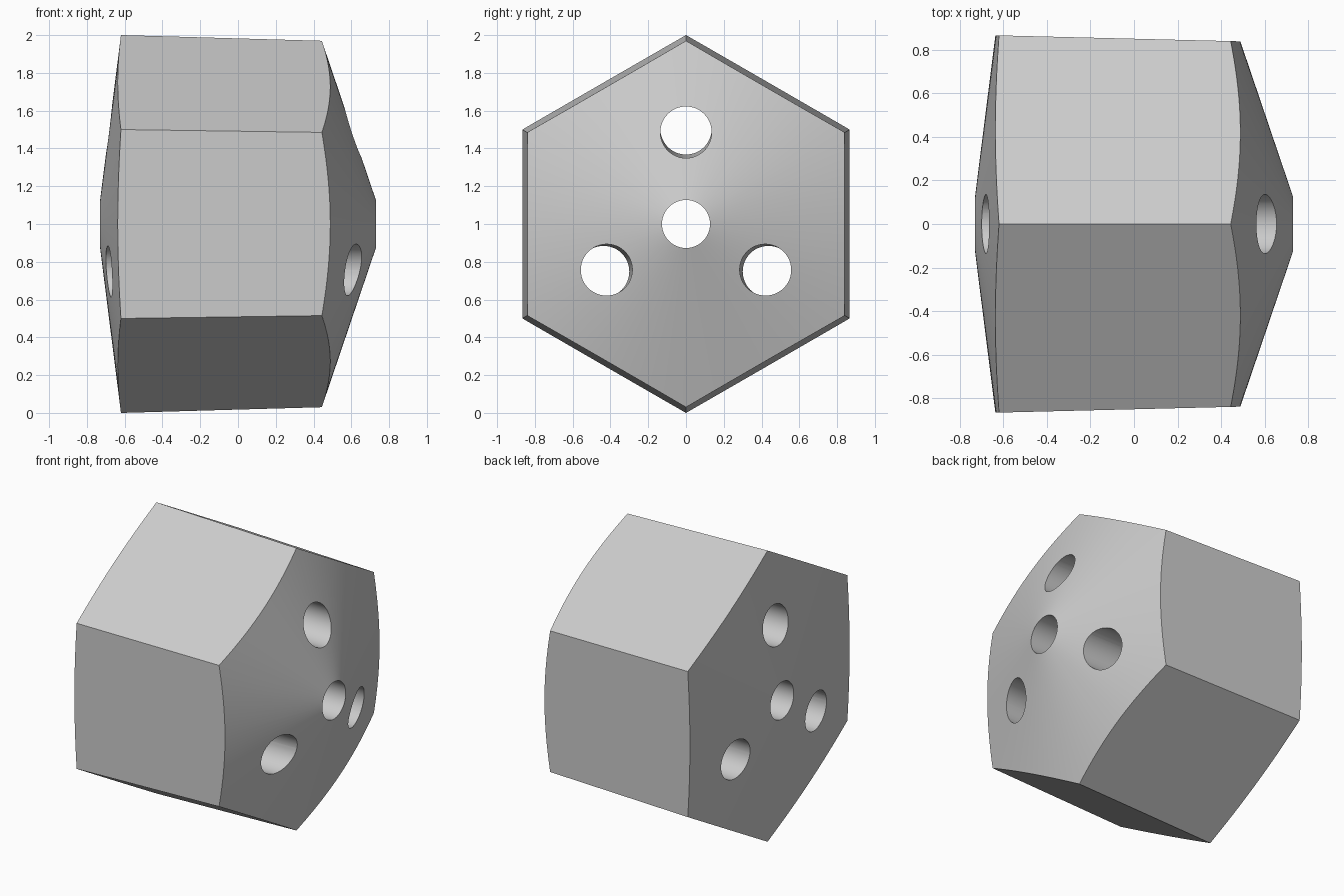
import bpy
import bmesh
from math import cos, sin, pi, radians
from mathutils import Matrix

if "Cube" in bpy.data.objects:
    bpy.data.objects.remove(bpy.data.objects["Cube"], do_unlink=True)

# One plain grey for the whole part
grey = bpy.data.materials.new("light_grey")
grey.use_nodes = True
colour = (0.6, 0.6, 0.6, 1)
grey.diffuse_color = colour
grey.node_tree.nodes["Principled BSDF"].inputs["Base Color"].default_value = colour

CENTRE = Matrix.Translation((0, 0, 1))


def revolve(name, profile, sides, place, hollow=False, turn=0.0):
    """Revolve (x, radius) points about x; a hollow profile closes on itself."""
    bm = bmesh.new()
    angles = [2 * pi * (i + turn) / sides for i in range(sides)]
    rings = [[bm.verts.new((x, r * sin(a), r * cos(a))) for a in angles]
             for x, r in profile]
    pairs = list(zip(rings, rings[1:]))
    if hollow:
        pairs.append((rings[-1], rings[0]))
    else:
        bm.faces.new(rings[0])
        bm.faces.new(rings[-1])
    for one, two in pairs:
        for i in range(sides):
            j = (i + 1) % sides
            bm.faces.new((one[i], one[j], two[j], two[i]))
    bm.transform(place)
    bmesh.ops.recalc_face_normals(bm, faces=bm.faces)
    mesh = bpy.data.meshes.new(name)
    bm.to_mesh(mesh)
    bm.free()
    mesh.materials.append(grey)
    obj = bpy.data.objects.new(name, mesh)
    bpy.context.collection.objects.link(obj)
    return obj


def combine(target, tool, operation):
    """Apply a boolean and discard the tool."""
    tool.hide_render = True
    mod = target.modifiers.new(operation.lower(), 'BOOLEAN')
    mod.operation = operation
    mod.solver = 'EXACT'
    mod.object = tool
    bpy.context.view_layer.objects.active = target
    bpy.ops.object.modifier_apply(modifier=mod.name)
    bpy.data.objects.remove(tool, do_unlink=True)


# Slightly tapered hexagonal body, corner upward
body = revolve("hexagonal_body", [(-1, 1.011), (1, 0.954)], 6, CENTRE)

# Conical ends with the central bore through them
ends = revolve("conical_ends",
               [(-0.73, 0.127), (-0.582, 1.3), (0.332, 1.3), (0.73, 0.127)],
               120, CENTRE, hollow=True, turn=0.5)
combine(body, ends, 'INTERSECT')

# Three outer holes, leaning gently with the body's taper
for k in range(3):
    place = (CENTRE @ Matrix.Rotation(2 * pi * k / 3, 4, 'X')
             @ Matrix.Translation((0, 0, 0.494)) @ Matrix.Rotation(0.014, 4, 'Y'))
    hole = revolve("hole", [(-1.2, 0.136), (1.2, 0.136)], 48, place)
    combine(body, hole, 'DIFFERENCE')

# Smooth cones and holes, sharp body edges
bpy.ops.object.select_all(action='DESELECT')
body.select_set(True)
bpy.context.view_layer.objects.active = body
bpy.ops.object.shade_smooth_by_angle(angle=radians(25))
